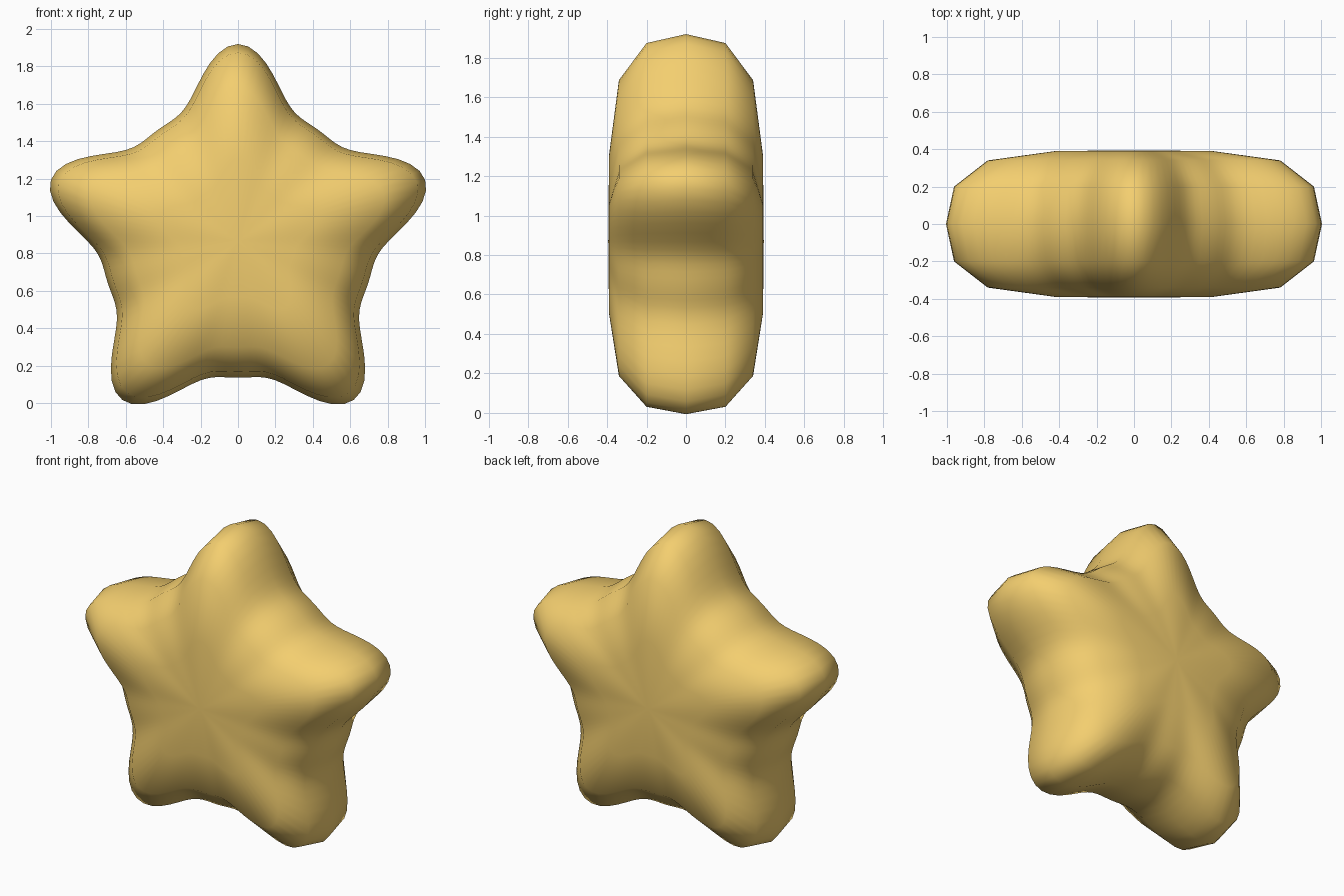
import bpy, bmesh
from math import sin, cos, pi

if "Cube" in bpy.data.objects:
    bpy.data.objects.remove(bpy.data.objects["Cube"])

SEGMENTS = 120
CENTRE_Z = 0.867
# (depth, outline scale) from the rim to the front/back face
HALF = [(0.2, 0.957), (0.34, 0.778), (0.39, 0.417)]
RINGS = [(-y, s) for y, s in reversed(HALF)] + [(0, 1)] + HALF


def outline(a):
    """Radius of the rounded five-pointed star; a is measured from the top tip."""
    return 0.732 + 0.32 * ((1 + cos(5 * a)) / 2) ** 2.1


bm = bmesh.new()

# Star-shaped rings stacked through the depth
rings = []
for y, s in RINGS:
    ring = []
    for i in range(SEGMENTS):
        a = 2 * pi * i / SEGMENTS
        r = outline(a) * s
        ring.append(bm.verts.new((r * sin(a), y, CENTRE_Z + r * cos(a))))
    rings.append(ring)
front = bm.verts.new((0, -0.394, CENTRE_Z))
back = bm.verts.new((0, 0.394, CENTRE_Z))

# Side bands and front/back fans
for i in range(SEGMENTS):
    j = (i + 1) % SEGMENTS
    for lo, hi in zip(rings, rings[1:]):
        bm.faces.new((lo[i], lo[j], hi[j], hi[i]))
    bm.faces.new((front, rings[0][i], rings[0][j]))
    bm.faces.new((back, rings[-1][j], rings[-1][i]))
bmesh.ops.recalc_face_normals(bm, faces=bm.faces)
for f in bm.faces:
    f.smooth = True

mesh = bpy.data.meshes.new("puffy_star")
bm.to_mesh(mesh)
bm.free()
star = bpy.data.objects.new("puffy_star", mesh)
bpy.context.collection.objects.link(star)

# Golden yellow
gold = bpy.data.materials.new("gold")
gold.diffuse_color = (0.9, 0.62, 0.16, 1)
gold.use_nodes = True
gold.node_tree.nodes["Principled BSDF"].inputs["Base Color"].default_value = gold.diffuse_color
mesh.materials.append(gold)
